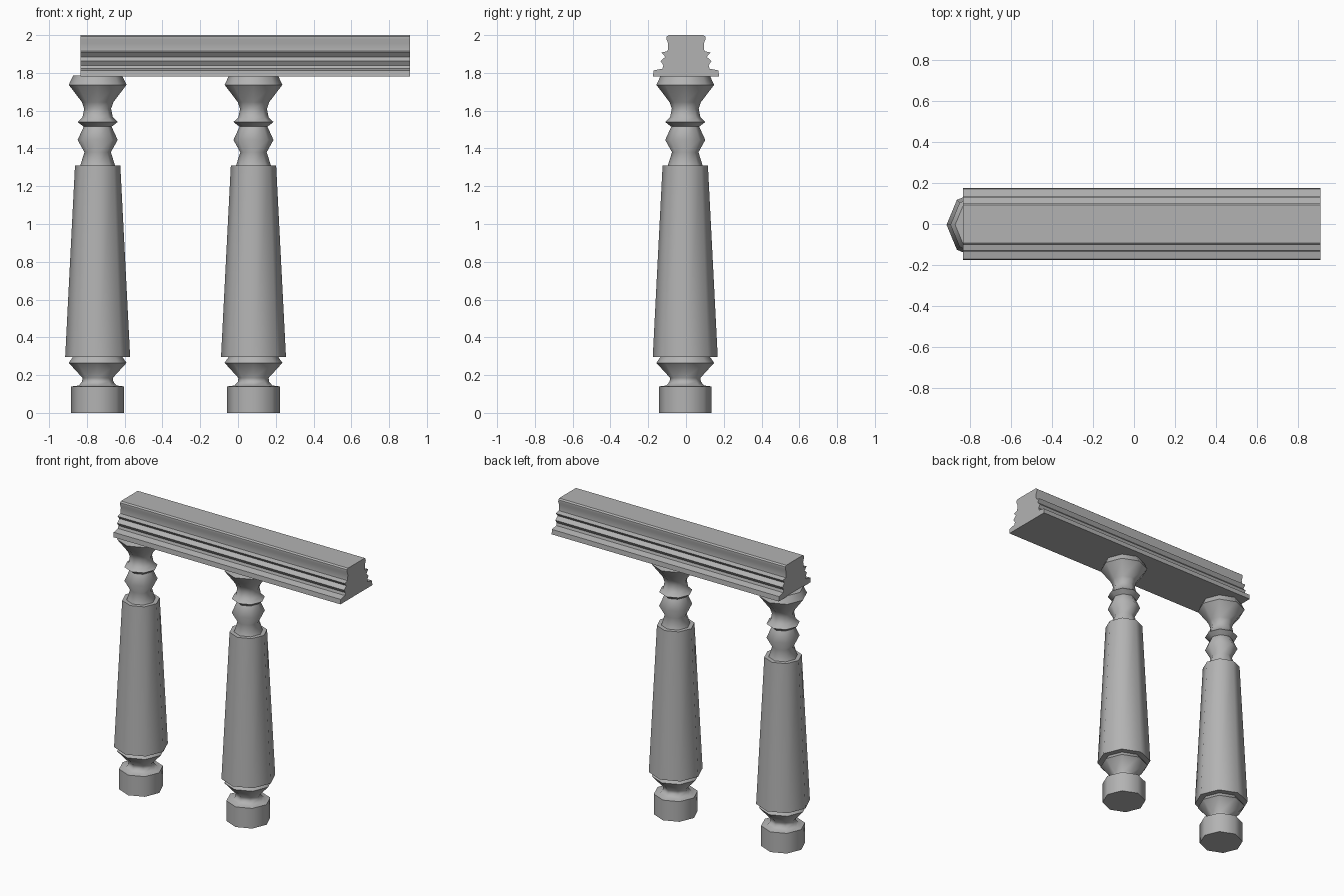
import bpy, bmesh, math

cube = bpy.data.objects.get("Cube")
if cube:
    bpy.data.objects.remove(cube)

stone = bpy.data.materials.new("grey stone")
stone.use_nodes = True
GREY = (0.45, 0.45, 0.45, 1)
stone.diffuse_color = GREY
stone.node_tree.nodes["Principled BSDF"].inputs["Base Color"].default_value = GREY


def finish(name, bm, angle):
    bmesh.ops.recalc_face_normals(bm, faces=bm.faces)
    mesh = bpy.data.meshes.new(name)
    bm.to_mesh(mesh)
    bm.free()
    mesh.materials.append(stone)
    obj = bpy.data.objects.new(name, mesh)
    bpy.context.collection.objects.link(obj)
    bpy.ops.object.select_all(action='DESELECT')
    obj.select_set(True)
    bpy.context.view_layer.objects.active = obj
    bpy.ops.object.shade_smooth_by_angle(angle=math.radians(angle))
    return obj


def turned(name, profile, x, y, sides=8):
    """Capped lathe of (radius, height) points with a corner on each axis."""
    bm = bmesh.new()
    rings = []
    for r, z in profile:
        rings.append([bm.verts.new((x + r * math.cos(math.tau * i / sides),
                                    y + r * math.sin(math.tau * i / sides), z))
                      for i in range(sides)])
    for low, high in zip(rings, rings[1:]):
        for i in range(sides):
            j = (i + 1) % sides
            bm.faces.new((low[i], low[j], high[j], high[i]))
    bm.faces.new(rings[0])
    bm.faces.new(rings[-1])
    return finish(name, bm, 50)


def extruded(name, half, x0, x1):
    """Mirror a (half width, height) outline and sweep it along x."""
    outline = half + [(-y, z) for y, z in reversed(half)]
    bm = bmesh.new()
    a = [bm.verts.new((x0, y, z)) for y, z in outline]
    b = [bm.verts.new((x1, y, z)) for y, z in outline]
    for i in range(len(outline)):
        j = (i + 1) % len(outline)
        bm.faces.new((a[i], a[j], b[j], b[i]))
    bm.faces.new(a)
    bm.faces.new(b)
    return finish(name, bm, 30)


# Baluster: foot block, flared collar, tapered shaft, ringed neck and capital
baluster = [
    (0.14, 0), (0.14, 0.14), (0.10, 0.145), (0.083, 0.165), (0.08, 0.185),
    (0.153, 0.265), (0.132, 0.295), (0.172, 0.295), (0.12, 1.31),
    (0.092, 1.31), (0.07, 1.38), (0.106, 1.445), (0.074, 1.515),
    (0.106, 1.54), (0.08, 1.565), (0.071, 1.61), (0.083, 1.645),
    (0.153, 1.737), (0.13, 1.785),
]
for side, x in (("right", -0.743), ("middle", 0.082)):
    turned(side + "_baluster", baluster, x, -0.004)

# Moulded handrail with ridged sides
rail = [
    (0.175, 1.78), (0.172, 1.813), (0.125, 1.822), (0.12, 1.84),
    (0.134, 1.862), (0.11, 1.885), (0.13, 1.908), (0.097, 1.915),
    (0.094, 1.955), (0.103, 1.978), (0.102, 1.992), (0.092, 2.0),
]
extruded("handrail", rail, -0.835, 0.91)
